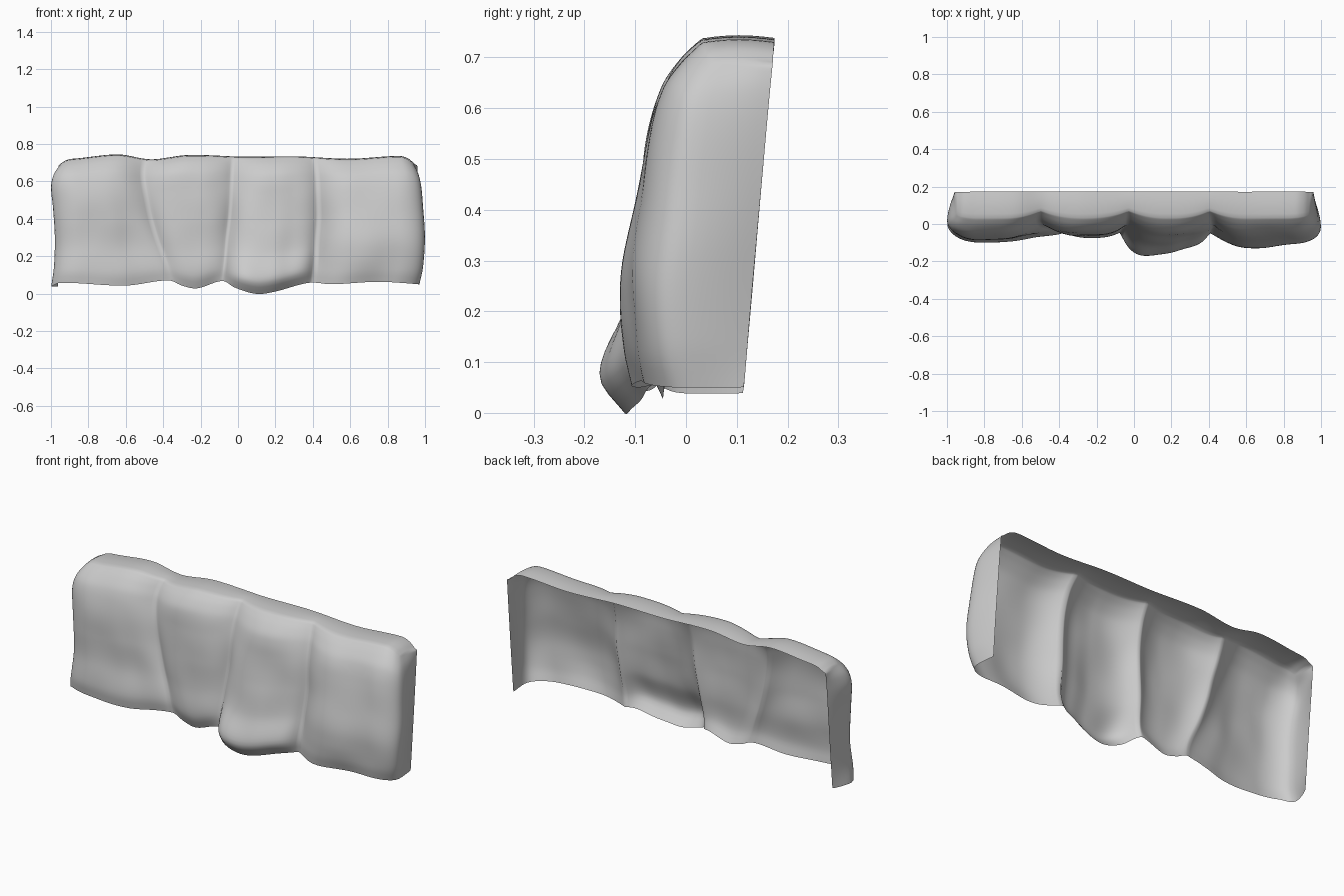
import bpy, math
from mathutils import noise, Vector

if "Cube" in bpy.data.objects:
    bpy.data.objects.remove(bpy.data.objects["Cube"])


def curve(xs, ys, x):
    """Smooth interpolation through a few key points."""
    n = len(xs)
    x = min(max(x, xs[0]), xs[-1])
    i = next((k for k in range(n - 1) if x <= xs[k + 1]), n - 2)

    def slope(k):
        a, b = max(k - 1, 0), min(k + 1, n - 1)
        return (ys[b] - ys[a]) / (xs[b] - xs[a])
    h = xs[i + 1] - xs[i]
    t = (x - xs[i]) / h
    return ((2*t**3 - 3*t**2 + 1) * ys[i] + (t**3 - 2*t**2 + t) * h * slope(i)
            + (3*t**2 - 2*t**3) * ys[i + 1] + (t**3 - t**2) * h * slope(i + 1))


# outline: bottom edge, top edge, side edges
BOT_X = [-1, -.95, -.6, -.37, -.3, -.22, -.08, -.02, .1, .2, .38, .5, .75, 1]
BOT_Z = [.035, .055, .04, .068, .04, .025, .065, .03, -.005, .008, .055, .047, .06, .045]
TOP_X = [-.96, -.92, -.85, -.6, -.42, -.25, 0, .3, .6, .88, .93, .96]
TOP_Z = [.69, .71, .718, .738, .712, .735, .726, .728, .715, .73, .715, .69]
EDGE_V = [0, .15, .4, .65, .82, .92, 1]
LEFT = [1, .985, .98, .99, 1.0, .985, .95]
RIGHT = [.97, .99, 1.0, .99, .98, .965, .94]

# crest depth of each of the four blocks, and depth of the seams
V = [0, .1, .3, .5, .72, .87, .95, 1]
CREST = [[-.085, -.095, -.08, -.08, -.07, -.045, -.008, .03],
         [-.045, -.07, -.065, -.06, -.05, -.04, -.008, .03],
         [-.125, -.175, -.12, -.095, -.07, -.045, -.008, .03],
         [-.105, -.12, -.125, -.105, -.08, -.05, -.008, .03]]
VALLEY = [-.04, -.045, -.025, -.01, .0, .025, .05, .07]
TILT_X = [-1, -.88, -.7, -.6, -.5, -.45, -.05, 0, .2, .3, .42, .6, .8, .92, 1]
TILT_Y = [0, -.01, .003, .025, .025, 0, 0, -.005, .016, .04, .025, -.004, .02, .025, .025]
SEAMS = [-.47, -.05, .42]
SHIFT = [[.11, .08, .03, -.005, -.03, -.05], [-.03, -.02, -.01, .005, .015, .02],
         [-.01, -.005, 0, .01, .01, .01]]


def front_point(u, v, block):
    w = curve(EDGE_V, LEFT if u < 0 else RIGHT, v)
    sh = [curve([0, .15, .35, .55, .8, 1], s, v) for s in SHIFT]
    x = u * w + curve([-1] + SEAMS + [1], [0] + sh + [0], u)
    z0, z1 = curve(BOT_X, BOT_Z, x), curve(TOP_X, TOP_Z, u * .96)
    z = z0 + v * (z1 - z0)
    # pillow bulge between seams
    d = min(abs(u - s) for s in SEAMS)
    p = 4 - 1.7 * v
    b = 1 - (1 - min(d / .22, 1)) ** p
    valley = curve(V, VALLEY, v)
    crest = curve(V, CREST[block], v)
    crest += curve(TILT_X, TILT_Y, u) * (1 - v) ** .5 * (1 - .4 * v)
    y = valley + (crest - valley) * b
    # rounded side corners
    e = min((1 - abs(u)) / .14, 1)
    y += .085 * (1 - v ** 8 * .7) * (1 - math.sqrt(max(0, 1 - (1 - e) ** 2)))
    soft = min(1, 8 * (1 - v), e) * b
    y += .010 * noise.noise(Vector((x * 5, z * 5, 2.3))) * soft
    return Vector((x, min(y, .12), z))


# front sheet, columns following the seams
bounds = [-1] + SEAMS + [1]
cols = []
for k in range(4):
    N = 36
    for i in range(N + (k == 3)):
        t = i / N
        if k == 0:
            t = t ** 1.4
        elif k == 3:
            t = 1 - (1 - t) ** 1.4
        cols.append((bounds[k] + t * (bounds[k + 1] - bounds[k]), k))
ROWS = 48
verts, faces = [], []
for j in range(ROWS + 1):
    v = 1 - (1 - j / ROWS) ** 1.3
    for u, k in cols:
        verts.append(front_point(u, v, k))
C = len(cols)
for j in range(ROWS):
    for i in range(C - 1):
        a = j * C + i
        faces.append((a, a + 1, a + 1 + C, a + C))

# rim folding back along left, top and right; back and bottom stay open
path = ([j * C for j in range(ROWS)] + [ROWS * C + i for i in range(C)]
        + [j * C + C - 1 for j in range(ROWS - 1, -1, -1)])
prev = path
STEPS = 6
for s in range(1, STEPS + 1):
    t = s / STEPS
    ring = []
    for a in path:
        p = verts[a]
        j, i = divmod(a, C)
        u = cols[i][0]
        back = .113 + .065 * p.z / .735
        if j == ROWS:
            xb = p.x + (u * .945 - p.x) * abs(u) ** 4
        else:
            xb = u * .96
        lift = .006 * math.sin(math.pi * t) if j == ROWS else 0
        ring.append(len(verts))
        verts.append(Vector((p.x + (xb - p.x) * t ** 1.6,
                             p.y + (back - p.y) * t, p.z + lift)))
    for n in range(len(path) - 1):
        faces.append((prev[n], prev[n + 1], ring[n + 1], ring[n]))
    prev = ring

mesh = bpy.data.meshes.new("draped_panel")
mesh.from_pydata(verts, [], faces)
mesh.update()
panel = bpy.data.objects.new("draped_panel", mesh)
bpy.context.collection.objects.link(panel)

# soften creases
sm = panel.modifiers.new("soften", 'SMOOTH')
sm.factor, sm.iterations = .5, 2
for poly in mesh.polygons:
    poly.use_smooth = True
